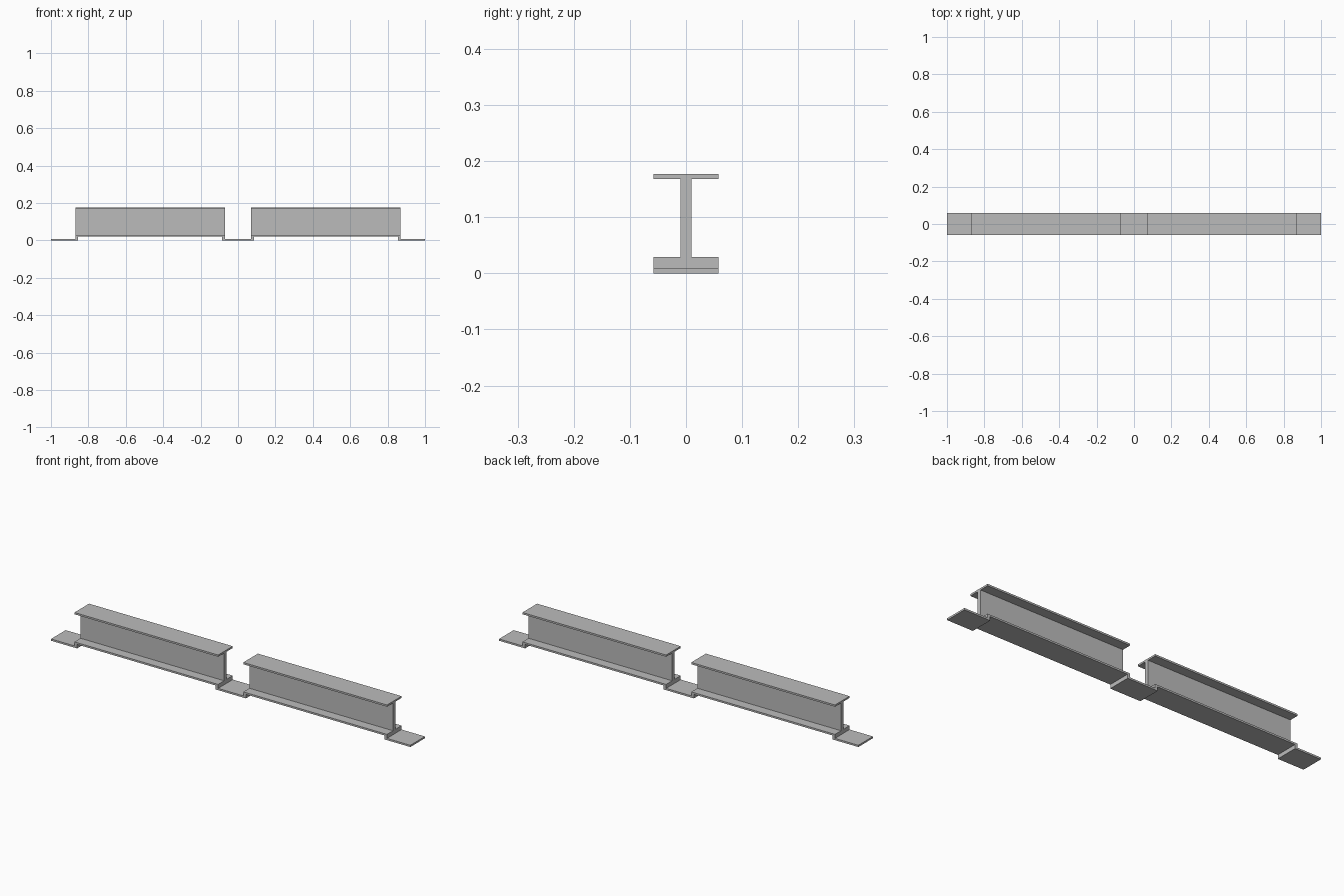
import bpy, bmesh

if "Cube" in bpy.data.objects:
    bpy.data.objects.remove(bpy.data.objects["Cube"])

HALF_W = 0.058      # half width of strap and flanges
WEB = 0.01          # half thickness of web
T = 0.009           # plate thickness
RAISE = 0.029       # top of raised strap
TOP = 0.177
X_IN, X_OUT, WALL = 0.07, 0.87, 0.0145

grey = bpy.data.materials.new("steel_grey")
grey.diffuse_color = (0.5, 0.5, 0.5, 1)
grey.use_nodes = True
grey.node_tree.nodes["Principled BSDF"].inputs["Base Color"].default_value = grey.diffuse_color


def extrude_profile(name, pts, half_depth):
    """Closed x-z outline extruded along y."""
    bm = bmesh.new()
    face = bm.faces.new([bm.verts.new((x, -half_depth, z)) for x, z in pts])
    out = bmesh.ops.extrude_face_region(bm, geom=[face])
    moved = [v for v in out["geom"] if isinstance(v, bmesh.types.BMVert)]
    bmesh.ops.translate(bm, verts=moved, vec=(0, 2 * half_depth, 0))
    bmesh.ops.recalc_face_normals(bm, faces=bm.faces)
    me = bpy.data.meshes.new(name)
    bm.to_mesh(me)
    bm.free()
    me.materials.append(grey)
    ob = bpy.data.objects.new(name, me)
    bpy.context.collection.objects.link(ob)
    return ob


def rect(x0, x1, z0, z1):
    return [(x0, z0), (x1, z0), (x1, z1), (x0, z1)]


# Continuous strap: flat feet stepping up under each beam
a, b = X_IN, X_OUT
upper = [(1, T), (b, T), (b, RAISE), (a, RAISE), (a, T)]
lower = [(a + WALL, 0), (a + WALL, RAISE - T), (b - WALL, RAISE - T),
         (b - WALL, 0), (1, 0)]
mirror = lambda pts: [(-x, z) for x, z in reversed(pts)]
extrude_profile("stepped_base_strap",
                upper + mirror(upper) + mirror(lower) + lower, HALF_W)

# Two beams: thin web with a wide top flange
for side, s in (("left", -1), ("right", 1)):
    x0, x1 = sorted((s * a, s * b))
    extrude_profile(side + "_web", rect(x0, x1, RAISE, TOP - T), WEB)
    extrude_profile(side + "_top_flange", rect(x0, x1, TOP - T, TOP), HALF_W)
